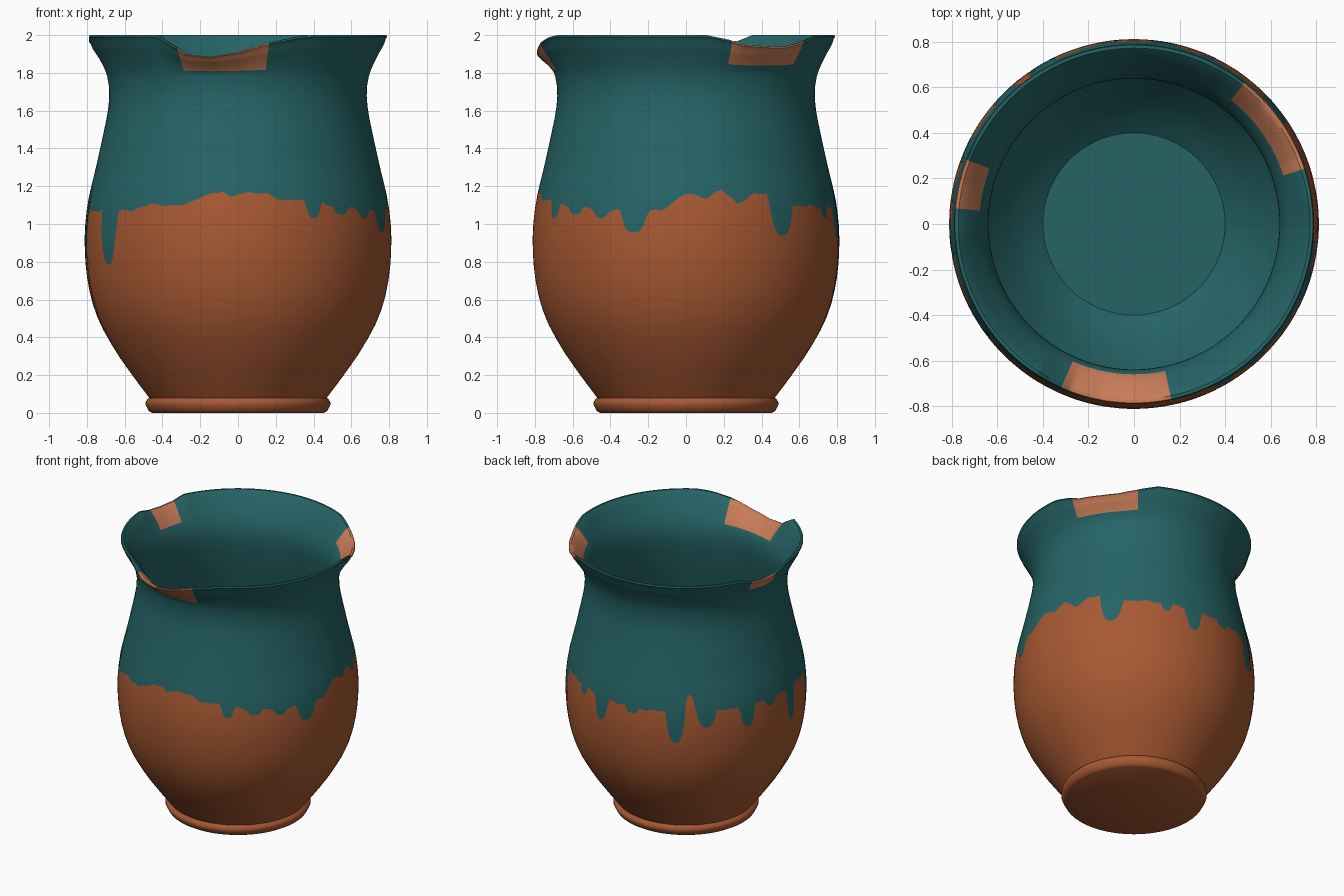
import bpy, bmesh, math

if "Cube" in bpy.data.objects:
    bpy.data.objects.remove(bpy.data.objects["Cube"])

N = 360  # columns around the pot, one per degree


def make_material(name, rgb):
    m = bpy.data.materials.new(name)
    m.diffuse_color = (*rgb, 1.0)
    m.use_nodes = True
    m.node_tree.nodes["Principled BSDF"].inputs["Base Color"].default_value = m.diffuse_color
    return m


def linear(pts, x):
    """Piecewise linear lookup."""
    for (a, p), (b, q) in zip(pts, pts[1:]):
        if a <= x <= b:
            return p + (q - p) * (x - a) / (b - a)
    return 0.0


def smooth(pts, x):
    """Smooth cubic lookup through the points."""
    def slope(i):
        a, b = pts[max(i - 1, 0)], pts[min(i + 1, len(pts) - 1)]
        return (b[1] - a[1]) / (b[0] - a[0])
    for i in range(len(pts) - 1):
        (a, p), (b, q) = pts[i], pts[i + 1]
        if x <= b or i == len(pts) - 2:
            h = b - a
            t = (x - a) / h
            return (p * (2*t**3 - 3*t*t + 1) + slope(i) * h * (t**3 - 2*t*t + t)
                    + q * (3*t*t - 2*t**3) + slope(i + 1) * h * (t**3 - t*t))


# outer and inner profiles as (height, radius)
OUTER = [(0.08, 0.47), (0.2, 0.56), (0.33, 0.65), (0.5, 0.742), (0.68, 0.793), (0.9, 0.812),
         (1.1, 0.797), (1.3, 0.752), (1.5, 0.708), (1.62, 0.686), (1.72, 0.682),
         (1.8, 0.698), (1.88, 0.733), (1.95, 0.772), (1.98, 0.782)]
INNER = [(0.1, 0.40), (0.2, 0.51), (0.5, 0.70), (0.9, 0.77), (1.1, 0.755), (1.3, 0.71),
         (1.5, 0.665), (1.65, 0.642), (1.74, 0.64), (1.82, 0.66), (1.88, 0.69),
         (1.95, 0.732), (1.985, 0.757)]
FOOT = [(0.0, 0.455), (0.01, 0.472), (0.045, 0.49), (0.06, 0.488), (0.078, 0.474)]

# glaze edge by angle (degrees from +x): base line, then drips (angle, bottom, half width)
EDGE = [(0, 1.16), (8, 1.14), (14, 1.18), (20, 1.11), (28, 1.16), (33, 1.16), (45, 1.1),
        (65, 1.09), (80, 1.08), (110, 1.07), (124, 1.09), (126, 1.19), (128, 1.19), (130, 1.08),
        (160, 1.07), (200, 1.07), (225, 1.07), (232, 1.1), (250, 1.1), (256, 1.15),
        (264, 1.17), (267, 1.14), (270, 1.165), (282, 1.16), (288, 1.12), (295, 1.13),
        (310, 1.09), (320, 1.08), (332, 1.07), (350, 1.07), (360, 1.16)]
DRIPS = [(39, 0.94, 6), (80, 0.92, 4.5), (120, 0.85, 5), (135, 0.96, 5), (156, 0.92, 4.5),
         (186, 0.83, 4), (212, 0.785, 6), (300, 1.03, 3.5), (313, 1.05, 4), (326, 1.03, 3.5),
         (340, 0.955, 5.5), (66, 1.03, 3), (98, 1.03, 4), (170, 1.02, 4)]

# rim dips by angle
DIP = [(0, 0), (8, 0), (17, 0.025), (22, 0.05), (34, 0.06), (42, 0.06), (50, 0.04), (62, 0),
       (153, 0), (159, 0.03), (167, 0.04), (175, 0.03), (183, 0), (237, 0), (246, 0.07),
       (249, 0.1), (259, 0.115), (270, 0.09), (282, 0.04), (293, 0.01), (300, 0), (360, 0)]
# worn patches: start angle, end angle, lowest outer height, lowest inner height
WORN = [(18, 52, 1.855, 1.88), (159, 175, 1.92, 1.86), (246, 282, 1.82, 1.82)]

RIM_Z = [1.8, 1.82, 1.855, 1.89, 1.92, 1.95, 1.98]
LOW, HIGH = 14, 12
GLAZE_ROW = len(FOOT) + LOW


def glaze_edge(a):
    z = linear(EDGE, a) + 0.008 * math.sin(math.radians(a * 37)) * math.sin(math.radians(a * 11))
    for c, bottom, w in DRIPS:
        d = abs(a - c) / w
        if d < 1:
            z = min(z, z - (z - bottom) * (1 - d ** 3))
    return z


def column(a):
    """Undeformed (height, radius) rows from the foot, over the rim, to the inner floor."""
    h = glaze_edge(a)
    zs = [0.08 + (h - 0.08) * i / LOW for i in range(LOW)]
    zs += [h + (1.78 - h) * i / HIGH for i in range(HIGH + 1)] + RIM_Z
    rows = FOOT + [(z, smooth(OUTER, z)) for z in zs]
    rows += [(1.99, 0.79), (2.0, 0.786), (2.0, 0.772)]
    inner = [1.985, 1.95, 1.915, 1.88, 1.86, 1.82, 1.78, 1.74, 1.69]
    inner += [1.62 - 0.08 * i for i in range(18)] + [0.2, 0.14, 0.1]
    return rows, [(z, smooth(INNER, z)) for z in inner]


# pot body
bm = bmesh.new()
grid, heights = [], []
for i in range(N):
    a = i * 360 / N
    out, inn = column(a)
    dip = linear(DIP, a)
    rows = out + inn
    n_out = len(out)
    ca, sa = math.cos(math.radians(a)), math.sin(math.radians(a))
    grid.append([bm.verts.new((r * ca, r * sa, z - dip * max(0, (z - 1.8) / 0.2)))
                 for z, r in rows])
    heights.append([z for z, r in rows])

for i in range(N):
    a = (i + 0.5) * 360 / N
    A, B = grid[i], grid[(i + 1) % N]
    for j in range(len(A) - 1):
        f = bm.faces.new((A[j], B[j], B[j + 1], A[j + 1]))
        f.material_index = 0 if j < GLAZE_ROW else 1
        low = min(heights[i][j], heights[i][j + 1]) + 1e-4
        for s, e, zo, zi in WORN:
            if s <= a <= e and low >= (zo if j < n_out - 1 else zi):
                f.material_index = 2
# underside and inner floor
bm.faces.new([c[0] for c in reversed(grid)]).material_index = 0
bm.faces.new([c[-1] for c in grid]).material_index = 1

mesh = bpy.data.meshes.new("glazed_pot")
bm.to_mesh(mesh)
bm.free()
pot = bpy.data.objects.new("glazed_pot", mesh)
bpy.context.collection.objects.link(pot)
for m in (make_material("terracotta", (0.39, 0.1, 0.033)),
          make_material("teal_glaze", (0.019, 0.127, 0.133)),
          make_material("worn_clay", (0.57, 0.2, 0.095))):
    mesh.materials.append(m)

bpy.context.view_layer.objects.active = pot
pot.select_set(True)
bpy.ops.object.shade_smooth_by_angle(angle=math.radians(35))
